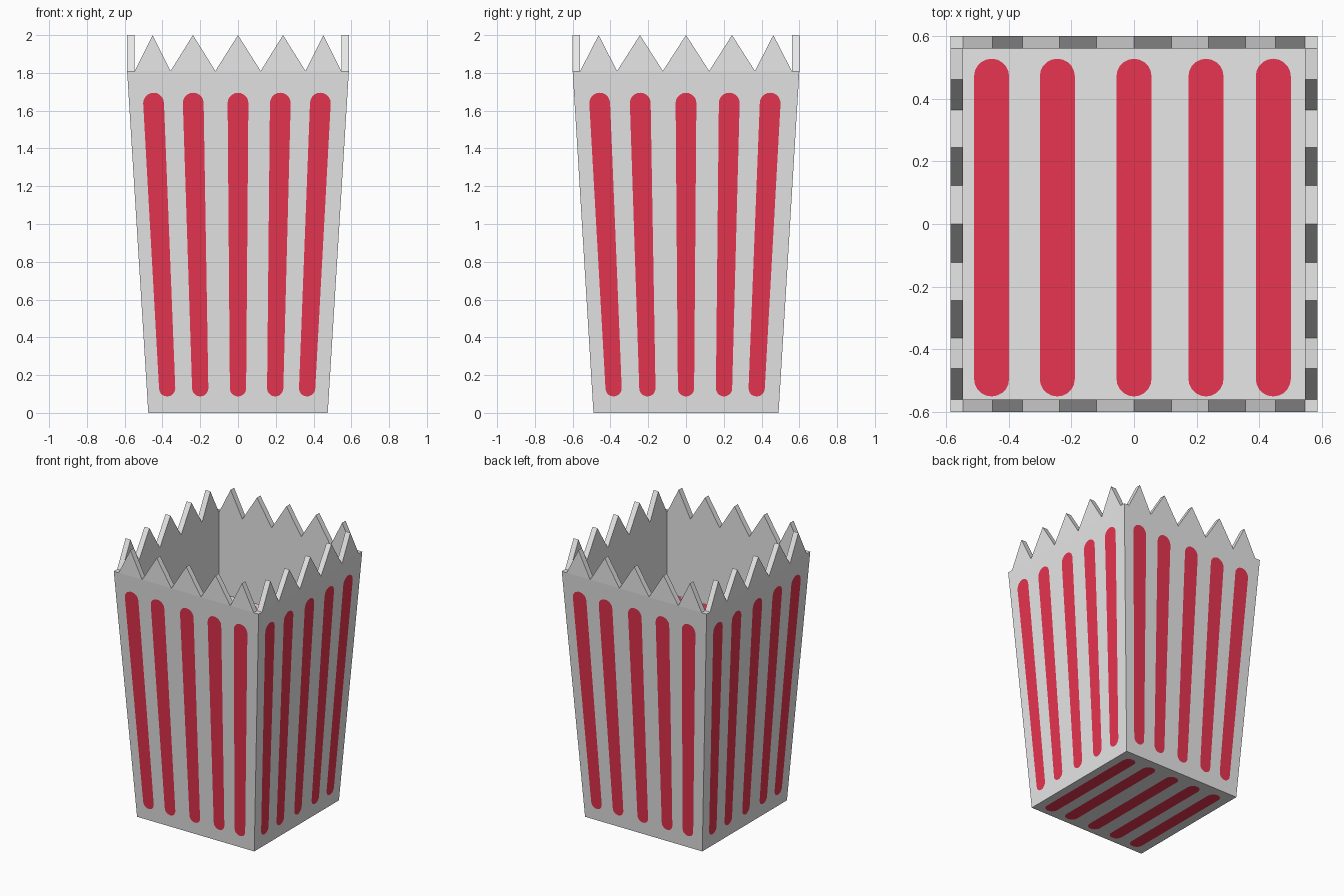
import bpy, bmesh, math
from mathutils import Vector

if "Cube" in bpy.data.objects:
    bpy.data.objects.remove(bpy.data.objects["Cube"])

BX, BY, TX, TY = 0.475, 0.49, 0.587, 0.60   # half sizes at the base and rim
RIM, TOP, FLOOR, WALL = 1.81, 2.0, 1.22, 0.04
EPS = 0.003


def material(name, color):
    m = bpy.data.materials.new(name)
    m.diffuse_color = (*color, 1)
    m.use_nodes = True
    m.node_tree.nodes["Principled BSDF"].inputs["Base Color"].default_value = m.diffuse_color
    return m


white = material("off_white", (0.80, 0.80, 0.80))
red = material("stripe_red", (0.80, 0.035, 0.08))


def finish(name, bm, mat):
    me = bpy.data.meshes.new(name)
    bm.to_mesh(me)
    bm.free()
    me.materials.append(mat)
    ob = bpy.data.objects.new(name, me)
    bpy.context.collection.objects.link(ob)
    return ob


# Tapered box with a straight-sided recess
bm = bmesh.new()
levels = [(BX, BY, 0), (TX, TY, RIM), (TX - WALL, TY - WALL, RIM),
          (TX - WALL, TY - WALL, FLOOR)]
rings = [[bm.verts.new((sx * x, sy * y, z))
          for sx, sy in ((-1, -1), (1, -1), (1, 1), (-1, 1))] for x, y, z in levels]
for a, b in zip(rings, rings[1:]):
    for i in range(4):
        j = (i + 1) % 4
        bm.faces.new((a[i], a[j], b[j], b[i]))
bm.faces.new(rings[0][::-1])
bm.faces.new(rings[-1])
finish("box_body", bm, white)

# The four sides: outward direction, rightward direction, base and rim half depth, half width
SIDES = {
    "front": (Vector((0, -1, 0)), Vector((1, 0, 0)), BY, TY, TX),
    "right": (Vector((1, 0, 0)), Vector((0, 1, 0)), BX, TX, TY),
    "back": (Vector((0, 1, 0)), Vector((-1, 0, 0)), BY, TY, TX),
    "left": (Vector((-1, 0, 0)), Vector((0, -1, 0)), BX, TX, TY),
}


def capsule(a, b, ra, rb, n=10):
    """Outline of a rounded stripe from a (low end) to b (high end)."""
    pts = []
    for c, r, start in ((b, rb, 0), (a, ra, math.pi)):
        for i in range(n + 1):
            t = start + math.pi * i / n
            pts.append((c[0] + r * math.cos(t), c[1] + r * math.sin(t)))
    return pts


def plate(bm, pts, normal):
    f = bm.faces.new([bm.verts.new(p) for p in pts])
    f.normal_update()
    if f.normal.dot(normal) < 0:
        f.normal_flip()


LOW = (-0.375, -0.20, 0, 0.197, 0.366)
HIGH = (-0.447, -0.237, 0, 0.224, 0.436)
for name, (out, right, d0, d1, half) in SIDES.items():
    k = half / TX
    # Painted stripes fanning out toward the rim
    bm = bmesh.new()
    for lo, hi in zip(LOW, HIGH):
        pts = capsule((lo * k, 0.13), (hi * k, 1.64), 0.043, 0.055)
        plate(bm, [right * u + out * (d0 + (d1 - d0) * z / RIM + EPS) + Vector((0, 0, z))
                   for u, z in pts], out)
    finish(name + "_stripes", bm, red)

    # Zigzag teeth along the rim
    bm = bmesh.new()
    e = half - WALL
    valleys = (-e, -0.357 * k, -0.12 * k, 0.12 * k, 0.357 * k, e)
    for a, b in zip(valleys, valleys[1:]):
        tri = ((a, RIM), (b, RIM), ((a + b) / 2, TOP))
        o, i = [[bm.verts.new(right * u + out * d + Vector((0, 0, z))) for u, z in tri]
                for d in (d1, d1 - WALL)]
        bm.faces.new(o)
        bm.faces.new(i[::-1])
        bm.faces.new((o[2], o[1], i[1], i[2]))
        bm.faces.new((o[0], o[2], i[2], i[0]))
    finish(name + "_teeth", bm, white)

# Stripes on the inner floor and on the underside
for name, z, s, flip, up in (("floor_stripes", FLOOR + EPS, 1, 1, 1),
                             ("underside_stripes", 0, 0.815, -1, -1)):
    bm = bmesh.new()
    for x in (-0.455, -0.245, 0, 0.23, 0.445):
        pts = capsule((x, -0.495), (x, 0.472), 0.056, 0.056)
        zz = z if up > 0 else -0.001
        plate(bm, [(u * s * flip, v * s, zz) for u, v in pts], Vector((0, 0, up)))
    finish(name, bm, red)
